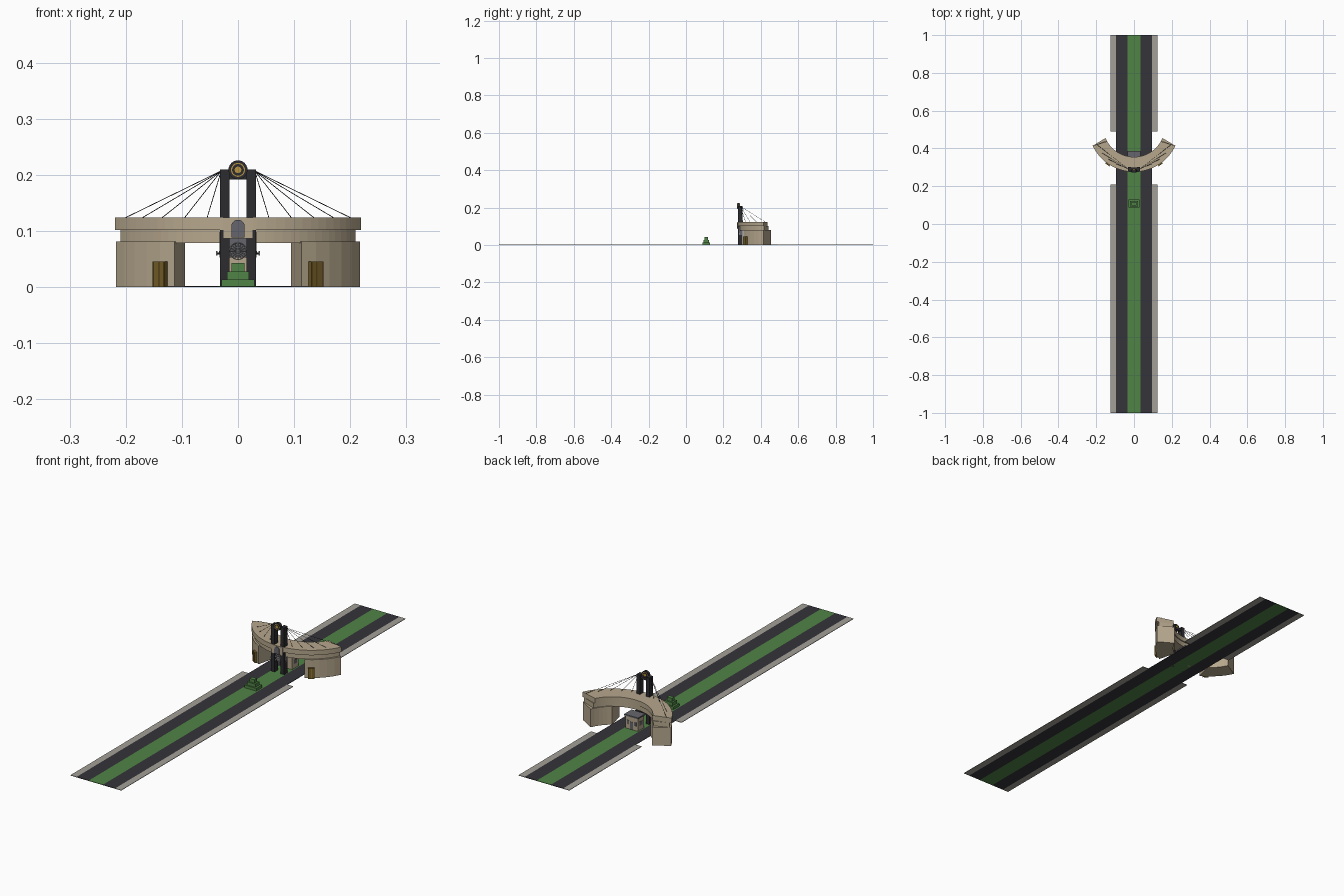
import bpy, bmesh
from math import sin, cos, radians, pi
from mathutils import Vector, Matrix

cube = bpy.data.objects.get("Cube")
if cube:
    bpy.data.objects.remove(cube, do_unlink=True)


def material(name, r, g, b):
    m = bpy.data.materials.new(name)
    m.use_nodes = True
    m.diffuse_color = (r, g, b, 1)
    m.node_tree.nodes["Principled BSDF"].inputs["Base Color"].default_value = (r, g, b, 1)
    return m


stone = material("sandstone", .47, .39, .27)
asphalt = material("asphalt", .035, .033, .042)
grass = material("grass green", .08, .23, .06)
paving = material("pale paving", .36, .35, .31)
bronze = material("bronze", .17, .11, .02)
gold = material("gold", .5, .3, .05)
grey = material("slate grey", .13, .13, .15)
black = material("dark steel", .025, .025, .03)
silver = material("silver", .5, .5, .5)


def finish(name, bm, mat):
    bmesh.ops.recalc_face_normals(bm, faces=bm.faces)
    mesh = bpy.data.meshes.new(name)
    bm.to_mesh(mesh)
    bm.free()
    mesh.materials.append(mat)
    ob = bpy.data.objects.new(name, mesh)
    bpy.context.collection.objects.link(ob)
    return ob


def box(name, mat, x, y, z, turn=0):
    """Box from (low, high) pairs, turned about its own middle."""
    bm = bmesh.new()
    bmesh.ops.create_cube(bm, size=1)
    size = [b - a for a, b in (x, y, z)]
    mid = Vector([(a + b) / 2 for a, b in (x, y, z)])
    bm.transform(Matrix.Translation(mid) @ Matrix.Rotation(turn, 4, 'Z') @ Matrix.Diagonal((*size, 1)))
    return finish(name, bm, mat)


def rod(name, mat, a, b, radius, sides=6):
    a, b = Vector(a), Vector(b)
    bm = bmesh.new()
    bmesh.ops.create_cone(bm, cap_ends=True, segments=sides, radius1=radius,
                          radius2=radius, depth=(b - a).length)
    turn = (b - a).to_track_quat('Z', 'Y').to_matrix().to_4x4()
    bm.transform(Matrix.Translation((a + b) / 2) @ turn)
    return finish(name, bm, mat)


CENTRE = .519


def on_arc(radius, degrees):
    t = radians(degrees)
    return radius * sin(t), CENTRE - radius * cos(t)


def arc_wall(name, mat, outer, inner, out_span, in_span, z, steps):
    """Curved solid; each span gives start and end angle of that edge."""
    def edge(radius, span):
        return [on_arc(radius, span[0] + (span[1] - span[0]) * i / steps) for i in range(steps + 1)]
    front, back = edge(outer, out_span), edge(inner, in_span)
    bm = bmesh.new()
    rows = [[bm.verts.new((*p, h)) for p in side] for side in (front, back) for h in z]
    fl, fh, bl, bh = rows
    for i in range(steps):
        for a, b in ((fl, fh), (fh, bh), (bh, bl), (bl, fl)):
            bm.faces.new((a[i], a[i + 1], b[i + 1], b[i]))
    for i in (0, -1):
        bm.faces.new((fl[i], fh[i], bh[i], bl[i]))
    return finish(name, bm, mat)


# Road, planted median and broken pavements
box("median", grass, (-.035, .035), (-1, 1), (0, .002))
for s, side in ((1, "left"), (-1, "right")):
    box(side + "_lane", asphalt, sorted((s * .035, s * .095)), (-1, 1), (0, .002))
    for part, y in (("front", (-1, .21)), ("back", (.49, 1))):
        box(f"{side}_{part}_pavement", paving, sorted((s * .095, s * .125)), y, (0, .002))

# Curved roof in two tiers
arc_wall("roof_band", stone, .243, .164, (-64.5, 64.5), (-60, 60), (.102, .124), 32)
arc_wall("lower_band", stone, .233, .168, (-64, 64), (-62, 62), (.079, .102), 32)

for s, side in ((1, "left"), (-1, "right")):
    # Supporting buildings and their entrances
    arc_wall(side + "_building", stone, .241, .164, (s * 28, s * 64.5),
             (s * 35, s * 67), (0, .081), 5)
    x, y = on_arc(.24, s * 34.5)
    turn = radians(s * 34.5)
    box(side + "_entrance", bronze, (x - .013, x + .013), (y - .01, y + .01), (0, .046), turn)
    for k in (-1, 0, 1):
        px, py = on_arc(.2505, s * 34.5 + k * 2.6)
        rod(side + "_entrance_post", gold, (px, py, 0), (px, py, .046), .0008, 4)

    # Pylon with lamp arm
    box(side + "_pylon", black, sorted((s * .015, s * .032)), (.279, .303), (0, .21))
    rod(side + "_lamp_arm", black, (s * .03, .284, .06), (s * .039, .284, .06), .0015)
    rod(side + "_lamp", silver, (s * .038, .284, .056), (s * .038, .284, .064), .0015)

    # Fan of stay cables
    for x in (.055, .095, .135, .17, .2):
        y = CENTRE - (.222 ** 2 - x ** 2) ** .5
        rod(side + "_cable", black, (s * .03, .291, .207), (s * x, y, .124), .0007, 5)

# Wheel between the pylon tops, as stacked discs
for name, mat, r, half in (("wheel", black, .017, .006), ("wheel_ring", gold, .0125, .007),
                           ("wheel_face", black, .0105, .008), ("wheel_hub", gold, .006, .009)):
    rod(name, mat, (0, .281 - half, .209), (0, .281 + half, .209), r, 24)
box("pylon_crossbar", black, (-.016, .016), (.286, .298), (.192, .203))

# Central panel and arched plaque
box("gate_panel", grey, (-.033, .033), (.284, .3), (.053, .098))
box("plaque_frame", stone, (-.027, .027), (.275, .288), (.087, .124))
box("plaque", grey, (-.012, .012), (.272, .28), (.088, .108))
rod("plaque_arch", grey, (0, .272, .108), (0, .28, .108), .012, 20)

# Lattice emblem: rings crossed by spokes
for r in (.007, .015):
    pts = [(r * cos(i * pi / 8), .281, .064 + r * sin(i * pi / 8)) for i in range(17)]
    for a, b in zip(pts, pts[1:]):
        rod("emblem_ring", silver, a, b, .0008, 4)
for i in range(8):
    dx, dz = .016 * cos(i * pi / 8), .016 * sin(i * pi / 8)
    rod("emblem_spoke", silver, (-dx, .281, .064 - dz), (dx, .281, .064 + dz), .0006, 4)

# Gatehouse behind the arch
box("gatehouse", stone, (-.03, .03), (.338, .382), (0, .058))
box("gatehouse_roof", grey, (-.034, .034), (.334, .386), (.058, .064))
box("gatehouse_door", grey, (-.007, .007), (.381, .383), (0, .036))
for s in (-1, 1):
    box("gatehouse_window", grey, (s * .018 - .005, s * .018 + .005), (.381, .383), (.022, .04))
    box("gatehouse_side_window", grey, (s * .03 - .001, s * .03 + .001), (.35, .37), (.022, .04))

# Stepped hedge monument on the median
for w, d, lo, hi in ((.029, .021, 0, .014), (.02, .015, .014, .028), (.012, .009, .028, .043)):
    box("hedge_step", grass, (-w, w), (.108 - d, .108 + d), (lo, hi))
